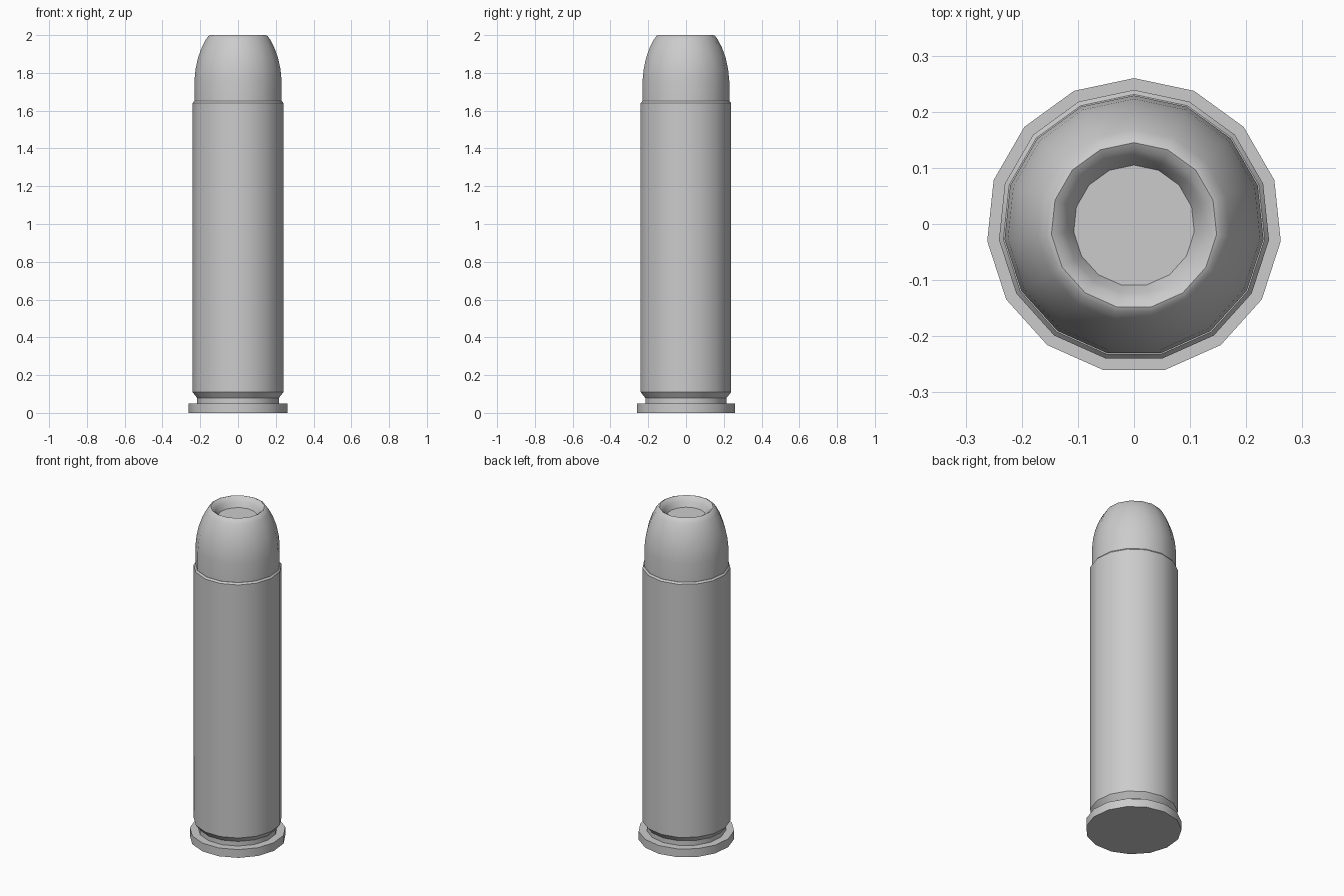
import bpy
from math import sin, cos, pi, radians

if "Cube" in bpy.data.objects:
    bpy.data.objects.remove(bpy.data.objects["Cube"])

SIDES = 15
Y_OFF = -0.003  # odd side count: recentre the bounding box


def lathe(name, profile):
    """Spin a (radius, z) profile round z and cap both ends."""
    verts = [(r * sin(2 * pi * i / SIDES), r * cos(2 * pi * i / SIDES) + Y_OFF, z)
             for r, z in profile for i in range(SIDES)]
    faces = []
    for k in range(len(profile) - 1):
        a, b = k * SIDES, (k + 1) * SIDES
        for i in range(SIDES):
            j = (i + 1) % SIDES
            faces.append((a + j, a + i, b + i, b + j))
    faces.append(tuple(range(SIDES)))
    top = (len(profile) - 1) * SIDES
    faces.append(tuple(top + i for i in reversed(range(SIDES))))
    mesh = bpy.data.meshes.new(name)
    mesh.from_pydata(verts, [], faces)
    obj = bpy.data.objects.new(name, mesh)
    bpy.context.collection.objects.link(obj)
    bpy.ops.object.select_all(action='DESELECT')
    obj.select_set(True)
    bpy.context.view_layer.objects.active = obj
    bpy.ops.object.shade_smooth_by_angle(angle=radians(32))
    return obj


# Casing: base rim, extractor groove, chamfer, straight wall, mouth bevel
lathe("casing", [(0.263, 0), (0.263, 0.05), (0.217, 0.05), (0.217, 0.078),
                 (0.242, 0.11), (0.242, 1.64), (0.234, 1.65)])

# Rounded tip with a shallow hollow in its nose
lathe("tip", [(0.232, 1.645), (0.232, 1.76), (0.226, 1.82), (0.213, 1.88),
              (0.193, 1.935), (0.172, 1.975), (0.157, 1.996), (0.148, 2.0),
              (0.136, 1.993), (0.122, 1.975), (0.108, 1.945)])
